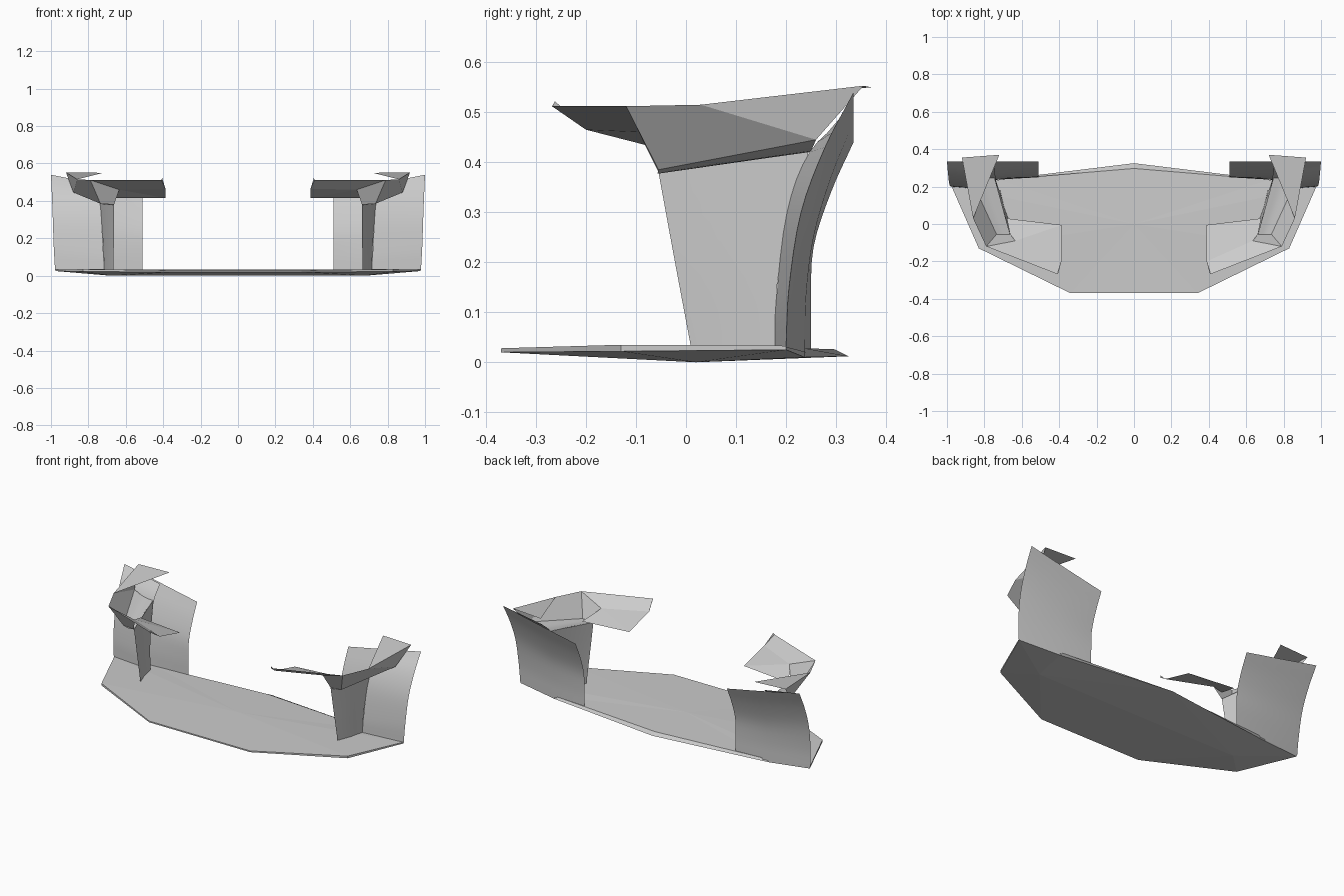
import bpy, bmesh
from mathutils import Vector

if "Cube" in bpy.data.objects:
    bpy.data.objects.remove(bpy.data.objects["Cube"])


def make(name, verts, faces, mirror=True, smooth=False):
    """Sheet part from a few points, mirrored across x = 0."""
    me = bpy.data.meshes.new(name)
    me.from_pydata([tuple(v) for v in verts], [], faces)
    bm = bmesh.new()
    bm.from_mesh(me)
    bmesh.ops.remove_doubles(bm, verts=bm.verts, dist=0.0005)
    bmesh.ops.recalc_face_normals(bm, faces=bm.faces)
    bm.to_mesh(me)
    bm.free()
    ob = bpy.data.objects.new(name, me)
    bpy.context.collection.objects.link(ob)
    if mirror:
        ob.modifiers.new("mirror", 'MIRROR')
    if smooth:
        bpy.ops.object.select_all(action='DESELECT')
        bpy.context.view_layer.objects.active = ob
        ob.select_set(True)
        bpy.ops.object.shade_smooth_by_angle(angle=0.5)
    return ob


def curve(points, steps=4):
    """Smooth curve through the points."""
    p = [Vector(q) for q in points]
    p = [2 * p[0] - p[1]] + p + [2 * p[-1] - p[-2]]
    out = []
    for i in range(1, len(p) - 2):
        a, b, c, d = p[i - 1:i + 3]
        for k in range(steps):
            t = k / steps
            out.append(0.5 * (2 * b + (c - a) * t + (2 * a - 5 * b + 4 * c - d) * t * t
                              + (3 * b - a - 3 * c + d) * t ** 3))
    return out + [p[-2]]


def loft(name, rails, smooth=True):
    """Surface spanning neighbouring rails."""
    n = len(rails[0])
    verts = [v for r in rails for v in r]
    faces = [(i * n + j, i * n + j + 1, (i + 1) * n + j + 1, (i + 1) * n + j)
             for i in range(len(rails) - 1) for j in range(n - 1)]
    return make(name, verts, faces, smooth=smooth)


# Base plate: thin faceted slab with a shallow keel below
half = [(0.34, -0.37), (0.83, -0.13), (0.975, 0.2), (0.72, 0.237)]
ztop = [0.028, 0.035, 0.033, 0.028]
zbot = [0.02, 0.022, 0.025, 0.01]
top = [(x, y, z) for (x, y), z in zip(half, ztop)] + [(0, 0.297, 0.026)]
top += [(-x, y, z) for x, y, z in top[3::-1]]
bot = [(x, y, z) for (x, y), z in zip(half, zbot)] + [(0, 0.325, 0.012)]
bot += [(-x, y, z) for x, y, z in bot[3::-1]]
n = len(top)
verts = top + bot + [(0, 0, 0.032), (0.68, 0.02, 0), (-0.68, 0.02, 0)]
C, R, L = 2 * n, 2 * n + 1, 2 * n + 2
faces = [(i, (i + 1) % n, C) for i in range(n)]
faces += [(i, (i + 1) % n, n + (i + 1) % n, n + i) for i in range(n)]
faces += [(n + i, n + i + 1, R) for i in range(4)]
faces += [(n + i, n + i + 1, L) for i in range(4, 8)]
faces += [(n + 4, R, L), (n + 8, n, R, L)]
make("base_plate", verts, faces, mirror=False)

# Curved rear panels: back sheet and front sheet meeting at the outer edge
outer = curve([(0.978, 0.2, 0.03), (0.985, 0.206, 0.15), (0.99, 0.23, 0.3),
               (0.995, 0.278, 0.43), (1, 0.335, 0.54)])
bend = curve([(0.72, 0.238, 0.02), (0.72, 0.24, 0.13), (0.72, 0.255, 0.25),
              (0.715, 0.29, 0.37), (0.71, 0.335, 0.48)])
inner = curve([(0.51, 0.25, 0.015), (0.51, 0.25, 0.12), (0.51, 0.255, 0.23),
               (0.51, 0.29, 0.34), (0.51, 0.335, 0.44)])
fold = curve([(0.715, 0.178, 0.03), (0.72, 0.18, 0.12), (0.73, 0.202, 0.3),
              (0.74, 0.247, 0.42), (0.75, 0.32, 0.49)])
loft("rear_panel_back", [outer, bend, inner])
loft("rear_panel_front", [outer, fold])

# Upright inner supports under the armrests
front = curve([(0.665, 0.01, 0.03), (0.664, -0.022, 0.2), (0.663, -0.055, 0.38)])
mid = curve([(0.695, 0.09, 0.03), (0.702, 0.085, 0.2), (0.71, 0.09, 0.4)])
back = curve([(0.715, 0.178, 0.03), (0.723, 0.188, 0.2), (0.742, 0.245, 0.42)])
loft("upright_support", [front, mid, back])

# Armrest trough floor, rounded up into the outer wall
loft("armrest_floor", [
    curve([(0.663, -0.055, 0.38), (0.7, -0.057, 0.377), (0.735, -0.055, 0.385)]),
    curve([(0.745, 0.245, 0.42), (0.81, 0.25, 0.423), (0.88, 0.26, 0.445)])])

# Armrest walls: front wall, outer side wall, tapering cap
make("armrest_wall",
     [(0.41, -0.268, 0.512), (0.79, -0.12, 0.512), (0.735, -0.055, 0.385),
      (0.663, -0.055, 0.38), (0.635, -0.09, 0.46), (0.388, -0.2, 0.465),
      (0.92, 0.355, 0.553), (0.88, 0.26, 0.445), (0.405, -0.262, 0.522),
      (0.72, 0.37, 0.55), (0.86, 0.03, 0.515)],
     [(0, 1, 4, 5), (1, 2, 3, 4), (1, 10, 7, 2), (10, 6, 7),
      (0, 5, 8), (10, 6, 9)])

# Armrest inner shelf sloping down towards the back
make("armrest_shelf",
     [(0.388, -0.2, 0.465), (0.635, -0.09, 0.46), (0.663, -0.055, 0.42),
      (0.68, 0.03, 0.415), (0.387, -0.005, 0.415)],
     [(0, 1, 4), (1, 2, 3, 4)])
